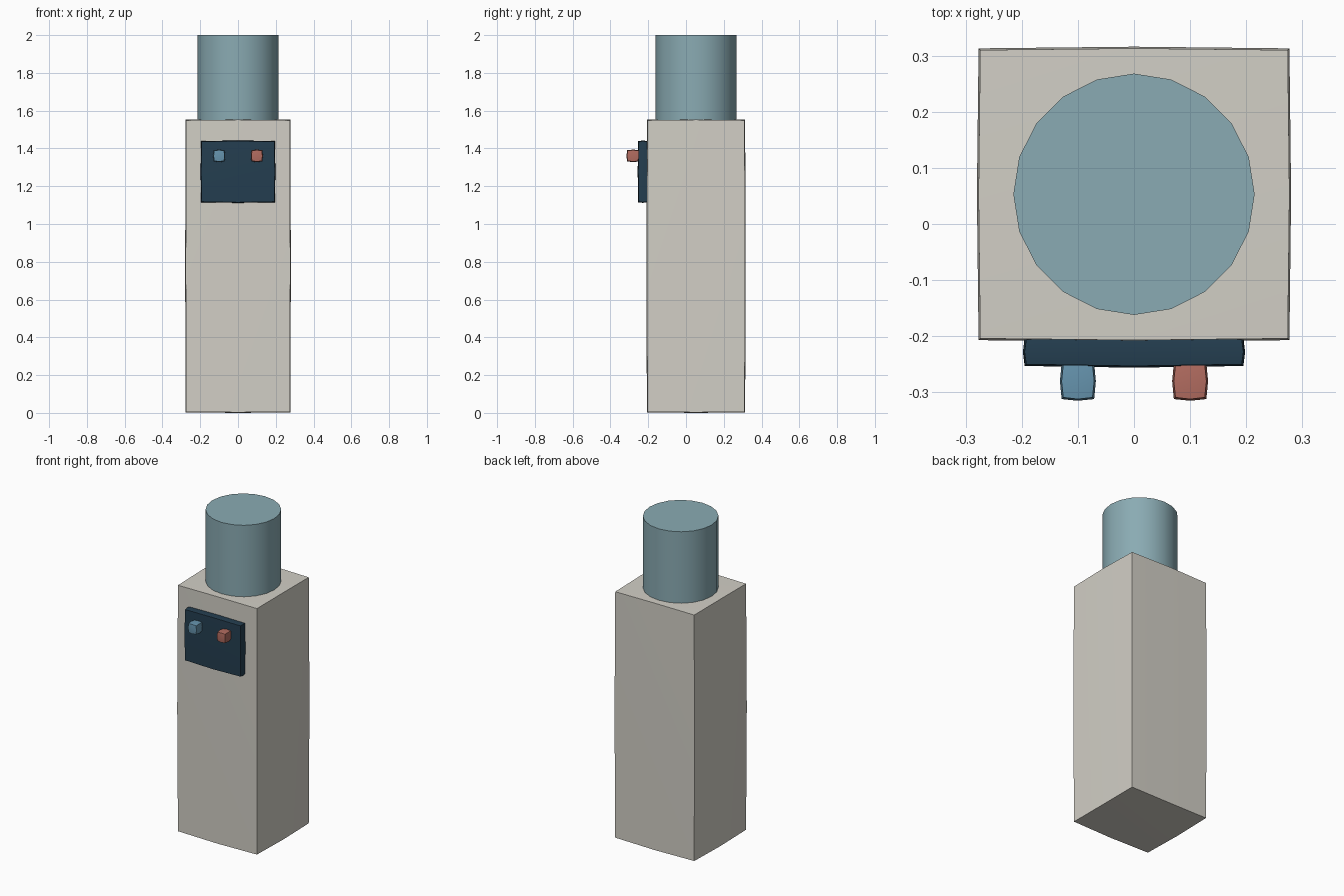
import bpy, bmesh, math
from mathutils import Vector

if "Cube" in bpy.data.objects:
    bpy.data.objects.remove(bpy.data.objects["Cube"])


def material(name, rgb):
    # 8-bit display colour to linear
    def lin(c):
        c /= 255
        return c / 12.92 if c <= 0.04045 else ((c + 0.055) / 1.055) ** 2.4
    m = bpy.data.materials.new(name)
    m.diffuse_color = (*[lin(c) for c in rgb], 1)
    m.use_nodes = True
    m.node_tree.nodes["Principled BSDF"].inputs["Base Color"].default_value = m.diffuse_color
    return m


def finish(name, bm, mat):
    mesh = bpy.data.meshes.new(name)
    bmesh.ops.recalc_face_normals(bm, faces=bm.faces)
    bm.to_mesh(mesh)
    bm.free()
    mesh.materials.append(mat)
    ob = bpy.data.objects.new(name, mesh)
    bpy.context.collection.objects.link(ob)
    bpy.ops.object.select_all(action='DESELECT')
    ob.select_set(True)
    bpy.context.view_layer.objects.active = ob
    bpy.ops.object.shade_smooth_by_angle(angle=math.radians(40))
    return ob


def soft_box(name, lo, hi, mat, bulge=0.006):
    """Box whose faces swell slightly towards their centres."""
    lo, hi = Vector(lo), Vector(hi)
    centre, half = (lo + hi) / 2, (hi - lo) / 2
    bm = bmesh.new()
    bmesh.ops.create_cube(bm, size=2)
    bmesh.ops.subdivide_edges(bm, edges=bm.edges[:], cuts=1, use_grid_fill=True)
    for v in bm.verts:
        outer = sum(abs(c) > 0.5 for c in v.co)
        inset = {1: 0, 2: 0.5, 3: 1}[outer] * bulge
        v.co = Vector([centre[i] + v.co[i] * (half[i] - inset) for i in range(3)])
    return finish(name, bm, mat)


cream = material("warm grey", (210, 207, 198))
bottle_blue = material("bottle blue", (138, 171, 179))
navy = material("dark navy", (36, 62, 80))
cold = material("cold blue", (102, 148, 174))
hot = material("hot red", (178, 108, 96))

# Cabinet
soft_box("cabinet", (-0.28, -0.21, 0), (0.28, 0.316, 1.555), cream)

# Water bottle on top
bm = bmesh.new()
bmesh.ops.create_cone(bm, cap_ends=True, segments=20, radius1=0.215, radius2=0.215, depth=0.46)
bmesh.ops.translate(bm, verts=bm.verts, vec=(0, 0.053, 1.77))
finish("water_bottle", bm, bottle_blue)

# Tap panel
soft_box("tap_panel", (-0.198, -0.256, 1.112), (0.198, -0.2, 1.442), navy)

# Cold and hot taps
for name, x, mat in (("cold_tap", -0.1, cold), ("hot_tap", 0.1, hot)):
    soft_box(name, (x - 0.032, -0.315, 1.328), (x + 0.032, -0.245, 1.394), mat)
